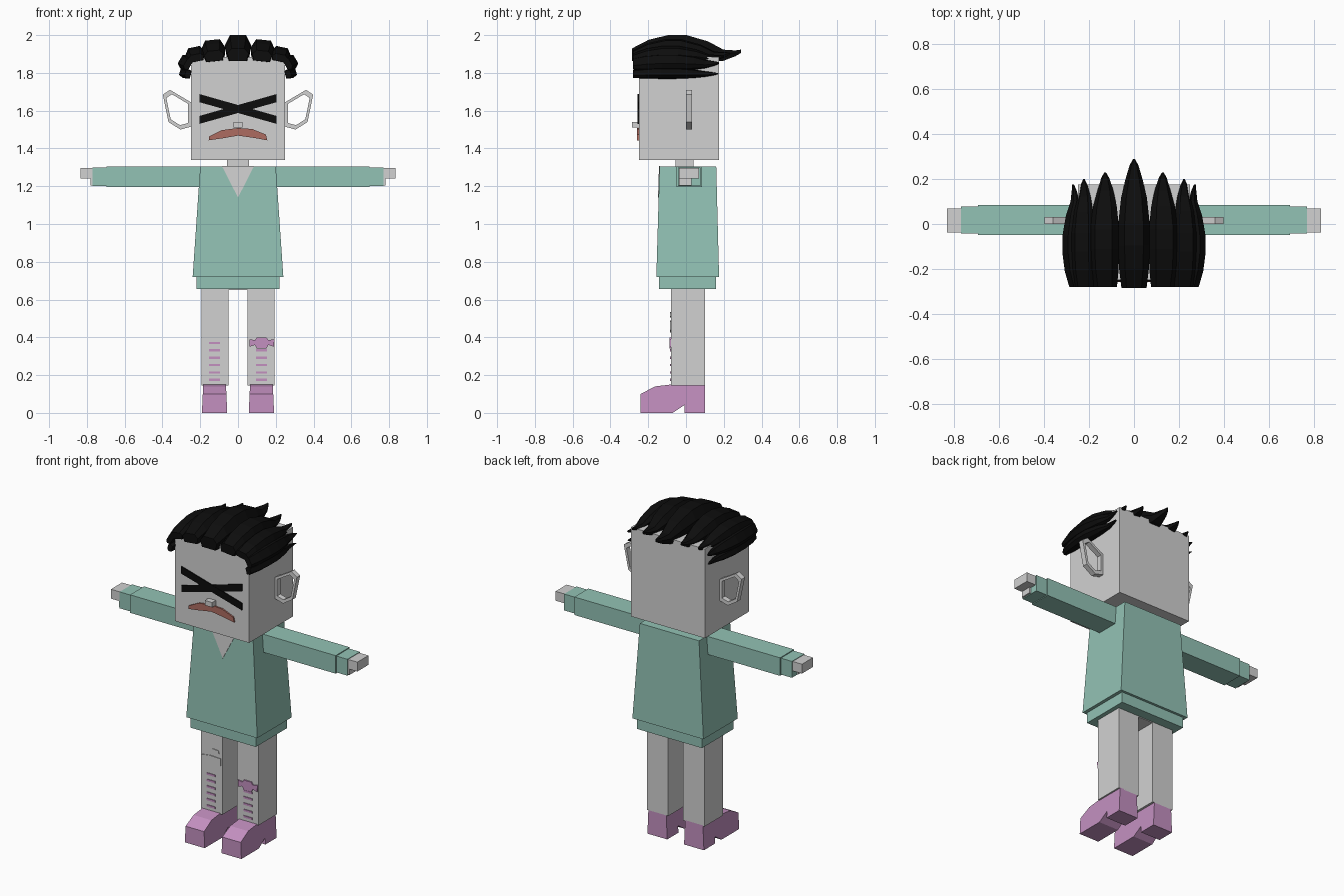
import bpy, bmesh, math
from mathutils import Matrix, Vector

if "Cube" in bpy.data.objects:
    bpy.data.objects.remove(bpy.data.objects["Cube"])


def material(name, rgb):
    m = bpy.data.materials.new(name)
    m.use_nodes = True
    m.diffuse_color = (*rgb, 1)
    m.node_tree.nodes["Principled BSDF"].inputs["Base Color"].default_value = (*rgb, 1)
    return m


GREY = material("pale grey", (0.64, 0.64, 0.64))
TEAL = material("soft teal", (0.29, 0.54, 0.46))
PINK = material("mauve", (0.55, 0.28, 0.53))
RED = material("dull red", (0.42, 0.15, 0.12))
BLACK = material("black", (0.004, 0.004, 0.004))


def finish(name, bm, mat):
    bmesh.ops.recalc_face_normals(bm, faces=bm.faces)
    mesh = bpy.data.meshes.new(name)
    bm.to_mesh(mesh)
    bm.free()
    mesh.materials.append(mat)
    ob = bpy.data.objects.new(name, mesh)
    bpy.context.collection.objects.link(ob)
    return ob


def loft(name, rings, mat, closed=False):
    """Skin equal-length rings of points, capping the ends or joining them up."""
    bm = bmesh.new()
    rows = [[bm.verts.new(p) for p in ring] for ring in rings]
    n = len(rows[0])
    pairs = list(zip(rows, rows[1:]))
    if closed:
        pairs.append((rows[-1], rows[0]))
    for a, b in pairs:
        for i in range(n):
            j = (i + 1) % n
            bm.faces.new((a[i], a[j], b[j], b[i]))
    if not closed:
        bm.faces.new(rows[0])
        bm.faces.new(rows[-1])
    return finish(name, bm, mat)


def rect(x, y, z):
    return [(x[0], y[0], z), (x[1], y[0], z), (x[1], y[1], z), (x[0], y[1], z)]


def box(name, x, y, z, mat):
    return loft(name, [rect(x, y, z[0]), rect(x, y, z[1])], mat)


def plate(name, outline, y0, y1, mat):
    """Front-facing outline of (x, z) points given depth along y."""
    return loft(name, [[(x, y, z) for x, z in outline] for y in (y0, y1)], mat)


def span(side, a, b):
    return sorted((side * a, side * b))


SIDES = ((1, "left"), (-1, "right"))

# Head, neck and nose
box("head", (-0.25, 0.25), (-0.25, 0.175), (1.34, 1.885), GREY)
box("neck", (-0.057, 0.057), (-0.055, 0.04), (1.28, 1.35), GREY)
box("nose", (-0.025, 0.025), (-0.285, -0.245), (1.51, 1.54), GREY)

# Crossed bars for the eyes
for s, side in SIDES:
    plate(side + "_eye_bar", [(-0.205 * s, 1.645), (-0.205 * s, 1.688),
                              (0.205 * s, 1.572), (0.205 * s, 1.53)],
          -0.256 - 0.001 * s, -0.249, BLACK)

# Frowning mouth
plate("mouth", [(-0.155, 1.443), (-0.153, 1.463), (-0.085, 1.497), (0, 1.508),
                (0.075, 1.503), (0.148, 1.473), (0.155, 1.443), (0.09, 1.455),
                (0, 1.468), (-0.085, 1.453)], -0.259, -0.249, RED)

# Ears: faceted open rings
EAR = [(0.25, 1.515), (0.25, 1.645), (0.36, 1.71), (0.398, 1.685), (0.368, 1.54), (0.305, 1.5)]
centre = Vector((0.315, 1.605))
for s, side in SIDES:
    rings = []
    for p in EAR:
        q = centre + (Vector(p) - centre) * 0.78
        rings.append([(s * v[0], y, v[1]) for v, y in ((p, 0), (p, 0.032), (q, 0.032), (q, 0))])
    loft(side + "_ear", rings, GREY, closed=True)

# Hair: blunt at the forehead, swept to points behind
# profile rows: position along length, bottom, top, width
LOCK = [(0, 0.02, 0.5, 0.8), (0.15, 0, 0.82, 0.95), (0.33, 0, 1, 1), (0.5, 0, 1, 1),
        (0.7, 0, 0.76, 0.82), (0.84, 0.03, 0.45, 0.55), (0.95, 0.2, 0.42, 0.28),
        (1, 0.32, 0.45, 0.06)]
SECTION = [(-0.4, 0), (0.4, 0), (0.5, 0.6), (0.3, 1), (-0.3, 1), (-0.5, 0.6)]


def lock(name, x, z, width, height, front, back, tilt):
    turn = Matrix.Translation((x, 0, z)) @ Matrix.Rotation(tilt, 4, "Y")
    rings = []
    for t, low, high, w in LOCK:
        y = front + (back - front) * t
        rings.append([turn @ Vector((u * width * w, y, height * (low + (high - low) * v)))
                      for u, v in SECTION])
    loft(name, rings, BLACK)


lock("hair_centre", 0, 1.86, 0.14, 0.14, -0.285, 0.29, 0)
for s, side in SIDES:
    for label, x, z, w, h, back, tilt in (
            ("inner", 0.124, 1.86, 0.13, 0.115, 0.23, 6),
            ("outer", 0.217, 1.86, 0.105, 0.078, 0.2, 12),
            ("temple", 0.25, 1.84, 0.085, 0.065, 0.175, 60),
            ("sideburn", 0.25, 1.79, 0.055, 0.06, 0.17, 75)):
        lock(f"{side}_{label}_hair", s * x, z, w, h, -0.28, back, s * math.radians(tilt))

# Flared tunic, hem and open collar
loft("tunic", [rect((-0.24, 0.24), (-0.157, 0.175), 0.72),
               rect((-0.2, 0.2), (-0.14, 0.16), 1.305)], TEAL)
box("hem", (-0.22, 0.22), (-0.142, 0.16), (0.655, 0.725), TEAL)
box("hips", (-0.193, 0.193), (-0.08, 0.1), (0.65, 0.7), GREY)
loft("collar_opening", [[(-0.085, y, 1.306), (0.085, y, 1.306), (0, y - 0.005, 1.14)]
                        for y in (-0.143, -0.137)], GREY)

# Arms, legs and shoes
SHOE = [(-0.24, 0), (-0.24, 0.1), (-0.165, 0.14), (-0.08, 0.15), (0.1, 0.15),
        (0.1, 0), (-0.008, 0), (-0.008, 0.042), (-0.07, 0)]
for s, side in SIDES:
    box(side + "_sleeve", span(s, 0.19, 0.695), (-0.05, 0.085), (1.195, 1.305), TEAL)
    box(side + "_cuff", span(s, 0.69, 0.77), (-0.043, 0.077), (1.2, 1.3), TEAL)
    box(side + "_hand", span(s, 0.76, 0.833), (-0.037, 0.07), (1.24, 1.297), GREY)
    box(side + "_thumb", span(s, 0.76, 0.78), (-0.037, 0.03), (1.205, 1.25), GREY)
    box(side + "_leg", span(s, 0.05, 0.194), (-0.08, 0.1), (0.145, 0.66), GREY)
    mid = 0.124 * s
    loft(side + "_shoe", [[(mid + e * (0.067 - 0.045 * z), y, z) for y, z in SHOE]
                          for e in (-1, 1)], PINK)
    # Shin stripes
    for i in range(6):
        z = 0.175 + 0.039 * i
        box(f"{side}_shin_stripe_{i + 1}", (mid - 0.029, mid + 0.029), (-0.084, -0.079),
            (z - 0.006, z + 0.006), PINK)

# Knee decorations
plate("bow", [(0.06, 0.35), (0.06, 0.39), (0.09, 0.385), (0.1, 0.4), (0.15, 0.4), (0.16, 0.385),
              (0.193, 0.39), (0.19, 0.35), (0.16, 0.36), (0.15, 0.34), (0.1, 0.34), (0.09, 0.36)],
      -0.088, -0.079, PINK)
plate("knee_patch", [(-0.187, 0.48), (-0.13, 0.488), (-0.06, 0.485), (-0.06, 0.44),
                     (-0.085, 0.425), (-0.15, 0.425), (-0.175, 0.45)], -0.084, -0.079, GREY)
plate("small_patch", [(-0.135, 0.505), (-0.115, 0.533), (-0.075, 0.53), (-0.07, 0.51)],
      -0.084, -0.079, GREY)
